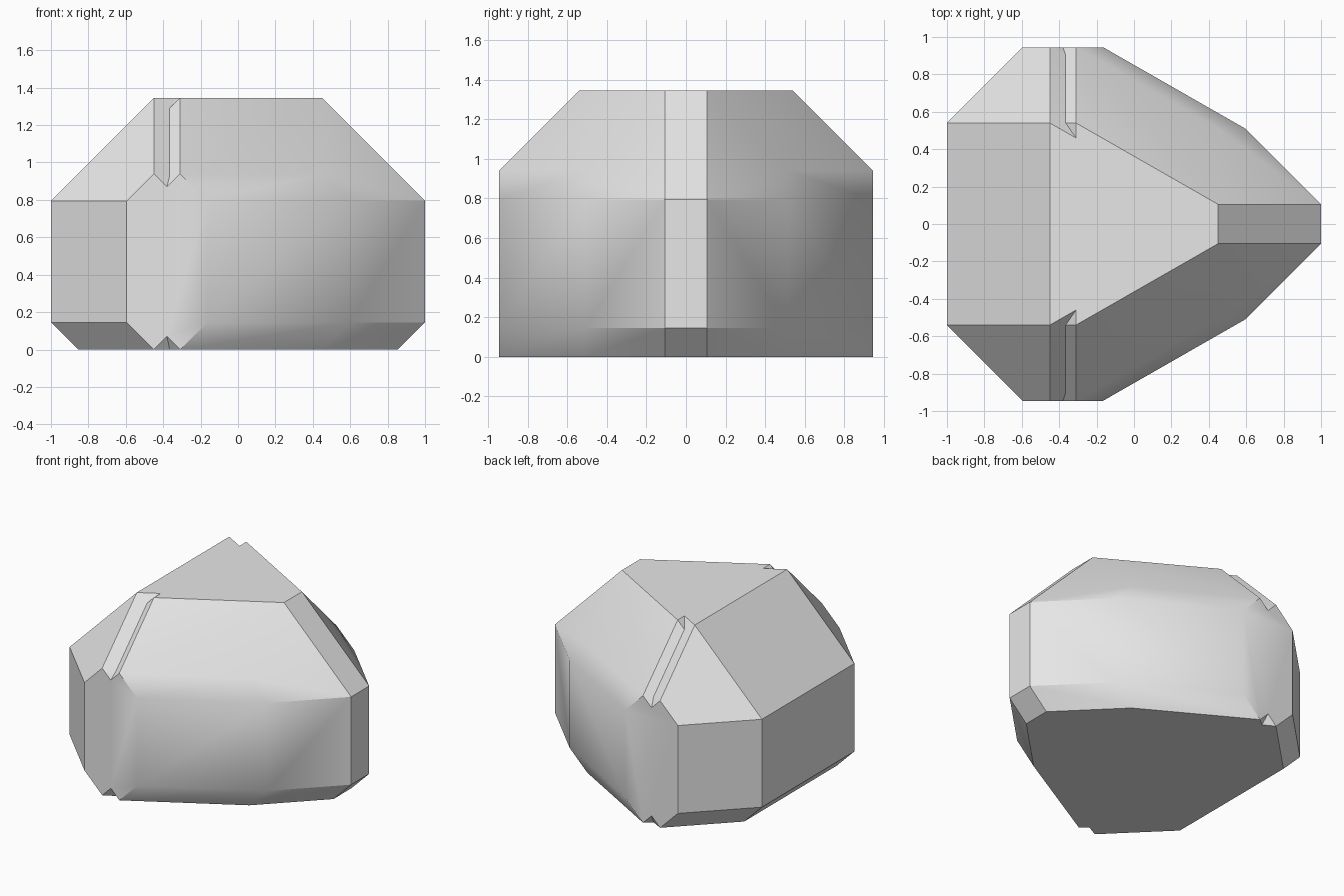
import bpy
import bmesh
import math

if "Cube" in bpy.data.objects:
    bpy.data.objects.remove(bpy.data.objects["Cube"], do_unlink=True)

# Heights and half outline, from the wide end to the narrow end
FOOT, LOW, HIGH, SHOULDER, CROWN = 0.0, 0.145, 0.795, 0.94, 1.345
CUT = 0.145
outline = [(-1, 0.54), (-0.595, 0.945), (-0.165, 0.945), (0.595, 0.51), (1, 0.105)]
inset = [(x + (CUT if i < 2 else -CUT), y) for i, (x, y) in enumerate(outline)]

bm = bmesh.new()


def half(side):
    """Build one half of the shell and return its named vertices."""
    def point(x, y, z):
        return bm.verts.new((x, y * side, z))

    foot = [point(x, y, FOOT) for x, y in inset]
    low = [point(x, y, LOW) for x, y in outline]
    high = [point(x, y, HIGH) for x, y in outline]
    shoulder = [point(x, y, SHOULDER) for x, y in inset[1:4]]
    crown = [point(x, y, CROWN) for x, y in ((-0.45, 0.54), (-0.31, 0.54), (0.45, 0.105))]

    # Groove valley down the slope, and the small notch at the foot
    tip = point(-0.31, 0.46, CROWN)
    valley_top = point(-0.365, 0.54, 1.29)
    valley_end = point(-0.365, 0.9, 0.93)
    lip = point(-0.38, 0.945, 0.87)
    notch = point(-0.38, 0.945, 0.07)
    notch_in = point(-0.365, 0.9, FOOT)

    s1, s2, s3 = shoulder
    c1, c2, c3 = crown
    faces = []
    # Walls and lower chamfers
    for i in (0, 2, 3):
        faces.append((low[i], low[i + 1], high[i + 1], high[i]))
        faces.append((foot[i], foot[i + 1], low[i + 1], low[i]))
    faces.append((low[1], high[1], s1, lip, s2, high[2], low[2], foot[2], notch, foot[1]))
    # Upper slopes
    faces += [(high[0], high[1], s1, c1), (high[2], high[3], s3, s2),
              (s2, s3, c3, c2), (s3, high[3], high[4], c3)]
    # Groove and notch faces
    faces += [(c1, tip, valley_top), (c1, valley_top, valley_end, s1), (s1, valley_end, lip),
              (c2, tip, valley_top), (c2, valley_top, valley_end, s2), (s2, valley_end, lip),
              (foot[1], notch, notch_in), (foot[2], notch, notch_in)]
    for f in faces:
        bm.faces.new(f)

    top_edge = [c1, tip, c2, c3]
    base_edge = [foot[0], foot[1], notch_in, foot[2], foot[3], foot[4]]
    ends = [(foot[0], low[0], high[0], c1), (foot[4], low[4], high[4], c3)]
    return top_edge, base_edge, ends


# Join the two halves across the middle
top_a, base_a, ends_a = half(1)
top_b, base_b, ends_b = half(-1)
bm.faces.new(top_a + top_b[::-1])
bm.faces.new(base_a + base_b[::-1])
for a, b in zip(ends_a, ends_b):
    for i in range(3):
        bm.faces.new((a[i], a[i + 1], b[i + 1], b[i]))
bmesh.ops.recalc_face_normals(bm, faces=bm.faces[:])

mesh = bpy.data.meshes.new("rock_body")
bm.to_mesh(mesh)
bm.free()
rock = bpy.data.objects.new("rock_body", mesh)
bpy.context.collection.objects.link(rock)

# Plain grey stone
stone = bpy.data.materials.new("grey_stone")
stone.use_nodes = True
grey = (0.8, 0.8, 0.8, 1)
stone.diffuse_color = grey
stone.node_tree.nodes["Principled BSDF"].inputs["Base Color"].default_value = grey
mesh.materials.append(stone)

# Smooth the gentle bends and keep the hard corners
bpy.context.view_layer.objects.active = rock
rock.select_set(True)
bpy.ops.object.shade_smooth_by_angle(angle=math.radians(33))
